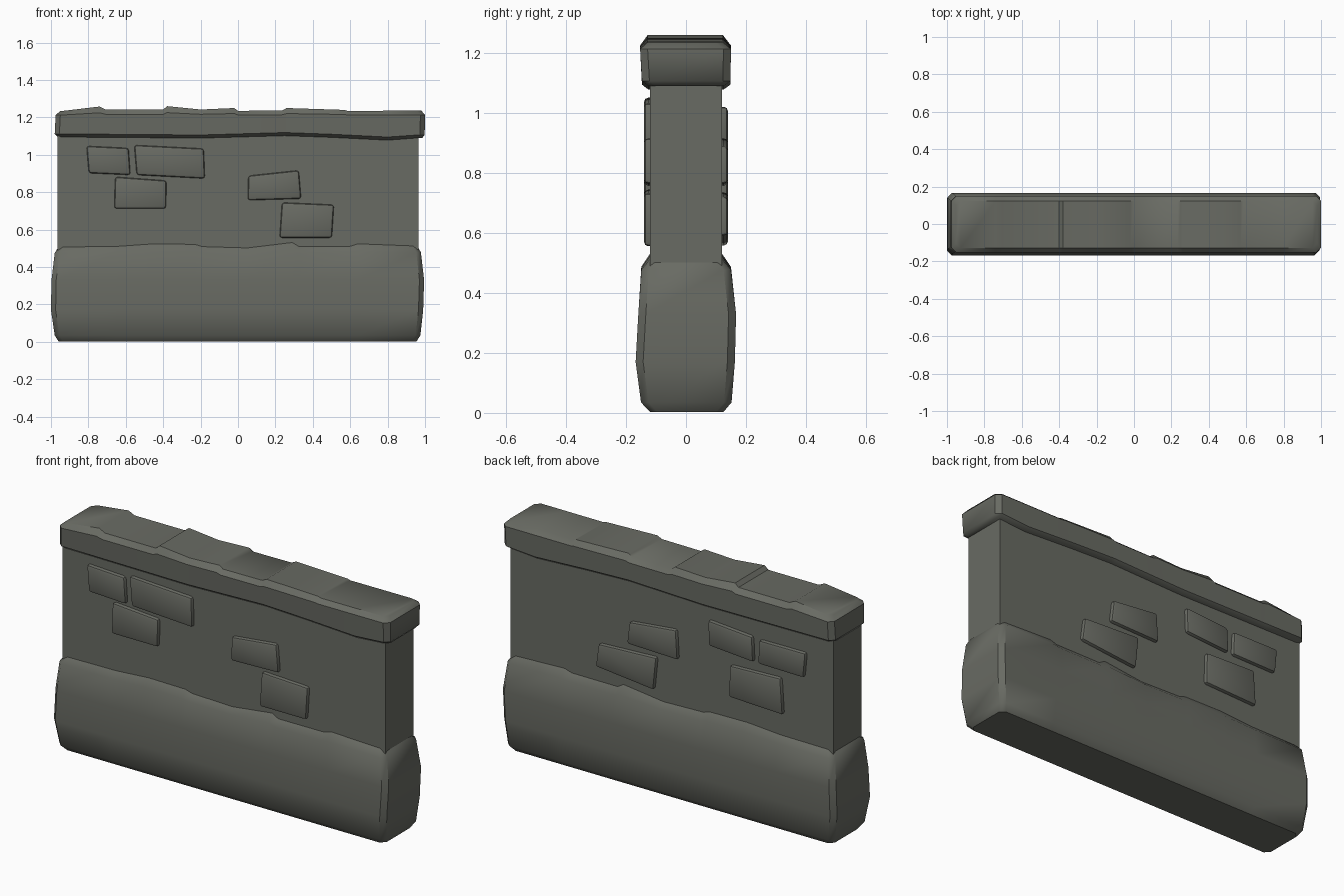
import bpy, bmesh, math

if "Cube" in bpy.data.objects:
    bpy.data.objects.remove(bpy.data.objects["Cube"])

stone = bpy.data.materials.new("grey_stone")
stone.diffuse_color = (0.14, 0.146, 0.125, 1)
stone.use_nodes = True
stone.node_tree.nodes["Principled BSDF"].inputs["Base Color"].default_value = stone.diffuse_color


def finish(bm, name, angle=40):
    bmesh.ops.recalc_face_normals(bm, faces=bm.faces[:])
    me = bpy.data.meshes.new(name)
    bm.to_mesh(me)
    bm.free()
    ob = bpy.data.objects.new(name, me)
    bpy.context.collection.objects.link(ob)
    me.materials.append(stone)
    bpy.ops.object.select_all(action='DESELECT')
    ob.select_set(True)
    bpy.context.view_layer.objects.active = ob
    bpy.ops.object.shade_smooth_by_angle(angle=math.radians(angle))
    return ob


def lerp(curve, x):
    if x <= curve[0][0]:
        return curve[0][1]
    for (x0, v0), (x1, v1) in zip(curve, curve[1:]):
        if x <= x1:
            return v0 + (v1 - v0) * (x - x0) / (x1 - x0)
    return curve[-1][1]


def worn_block(name, layers, low, high, c=0.025):
    """Stack of chamfered rings; low/high are uneven edge offsets along x.
    layer = z, left, right, front, back, low weight, high weight"""
    inner = sorted({x for x, _ in low + high if abs(x) < 0.9})
    bm = bmesh.new()
    n = len(inner) + 2
    rings = []
    for z, xl, xr, yf, yb, wl, wh in layers:
        xs = [xl + c] + inner + [xr - c]
        pts = [(x, yf) for x in xs] + [(xr, yf + c), (xr, yb - c)]
        pts += [(x, yb) for x in reversed(xs)] + [(xl, yb - c), (xl, yf + c)]
        rings.append([bm.verts.new((x, y, z + wl * lerp(low, x) + wh * lerp(high, x)))
                      for x, y in pts])
    m = 2 * n + 4
    for a, b in zip(rings, rings[1:]):
        for i in range(m):
            j = (i + 1) % m
            bm.faces.new((a[i], a[j], b[j], b[i]))
    for r in (rings[0], rings[-1]):
        front, back = r[:n], r[n + 2:2 * n + 2][::-1]
        for i in range(n - 1):
            bm.faces.new((front[i], front[i + 1], back[i + 1], back[i]))
        bm.faces.new((r[n - 1], r[n], r[n + 1], r[n + 2]))
        bm.faces.new((r[2 * n + 1], r[2 * n + 2], r[2 * n + 3], r[0]))
    return finish(bm, name)


# Plain wall core
bm = bmesh.new()
bmesh.ops.create_cube(bm, size=1)
for v in bm.verts:
    v.co = (v.co.x * 1.93, v.co.y * 0.24, 0.775 + v.co.z * 0.75)
finish(bm, "wall_core", 30)

# Thick bulging base course with a chipped upper edge
base_top = [(-0.96, 0.0), (-0.65, 0.003), (-0.45, 0.017), (-0.23, 0.014), (-0.19, 0.002),
            (0.05, -0.005), (0.29, 0.024), (0.325, 0.003), (0.6, 0.004), (0.64, 0.017),
            (0.96, 0.005)]
worn_block("base_course", [
    (0.003, -0.96, 0.955, -0.12, 0.125, 0, 0),
    (0.035, -0.98, 0.975, -0.15, 0.152, 0, 0),
    (0.17, -1.0, 0.99, -0.168, 0.163, 0, 0),
    (0.33, -0.997, 0.995, -0.159, 0.167, 0, 0),
    (0.475, -0.98, 0.978, -0.149, 0.15, 0, 0.5),
    (0.507, -0.96, 0.96, -0.12, 0.12, 0, 1)],
    [(-1, -0.002), (-0.5, -0.003), (1, 0)], base_top)

# Coping slabs along the top with uneven steps
cap_low = [(-0.96, 0.005), (-0.2, -0.001), (0.25, 0.012), (0.5, 0.003), (0.8, -0.012), (0.96, 0.0)]
cap_high = [(-0.95, 0.0), (-0.74, 0.025), (-0.705, 0.008), (-0.4, 0.008), (-0.38, 0.027),
            (-0.2, 0.009), (-0.02, 0.017), (0.0, 0.002), (0.235, 0.004), (0.26, 0.017),
            (0.57, 0.007), (0.585, 0.002), (0.97, 0.003)]
worn_block("coping", [
    (1.09, -0.965, 0.985, -0.125, 0.125, 1, 0),
    (1.107, -0.98, 0.998, -0.147, 0.148, 1, 0),
    (1.212, -0.975, 1.0, -0.153, 0.15, 0, 0.5),
    (1.233, -0.952, 0.98, -0.128, 0.123, 0, 1)],
    cap_low, cap_high)


# Raised bricks on both faces, each given as four (x, z) corners
def brick(name, quad, side):
    bm = bmesh.new()
    a = [bm.verts.new((x, side * 0.1, z)) for x, z in quad]
    b = [bm.verts.new((x, side * 0.14, z)) for x, z in quad]
    bm.faces.new(a)
    top = bm.faces.new(b)
    for i in range(4):
        j = (i + 1) % 4
        bm.faces.new((a[i], a[j], b[j], b[i]))
    edges = [e for e in bm.edges if not (e.verts[0] in a and e.verts[1] in a)]
    bmesh.ops.bevel(bm, geom=edges, offset=0.014, segments=2, profile=0.5, affect='EDGES')
    finish(bm, name)


front = [
    [(-0.81, 1.047), (-0.585, 1.036), (-0.575, 0.892), (-0.798, 0.902)],
    [(-0.555, 1.052), (-0.183, 1.033), (-0.177, 0.873), (-0.542, 0.892)],
    [(-0.657, 0.882), (-0.382, 0.862), (-0.385, 0.712), (-0.662, 0.712)],
    [(0.055, 0.888), (0.325, 0.917), (0.338, 0.765), (0.052, 0.757)],
    [(0.235, 0.745), (0.513, 0.733), (0.502, 0.556), (0.222, 0.556)]]
back = [
    [(0.245, 0.888), (-0.035, 0.917), (-0.045, 0.757), (0.26, 0.765)],
    [(0.43, 0.72), (0.082, 0.736), (0.1, 0.557), (0.447, 0.592)],
    [(-0.225, 1.022), (-0.49, 1.002), (-0.497, 0.866), (-0.23, 0.885)],
    [(-0.53, 0.996), (-0.81, 0.998), (-0.797, 0.862), (-0.524, 0.866)],
    [(-0.355, 0.813), (-0.66, 0.823), (-0.673, 0.628), (-0.35, 0.64)]]
for i, q in enumerate(front):
    brick(f"front_brick_{i + 1}", q, -1)
for i, q in enumerate(back):
    brick(f"back_brick_{i + 1}", q, 1)
